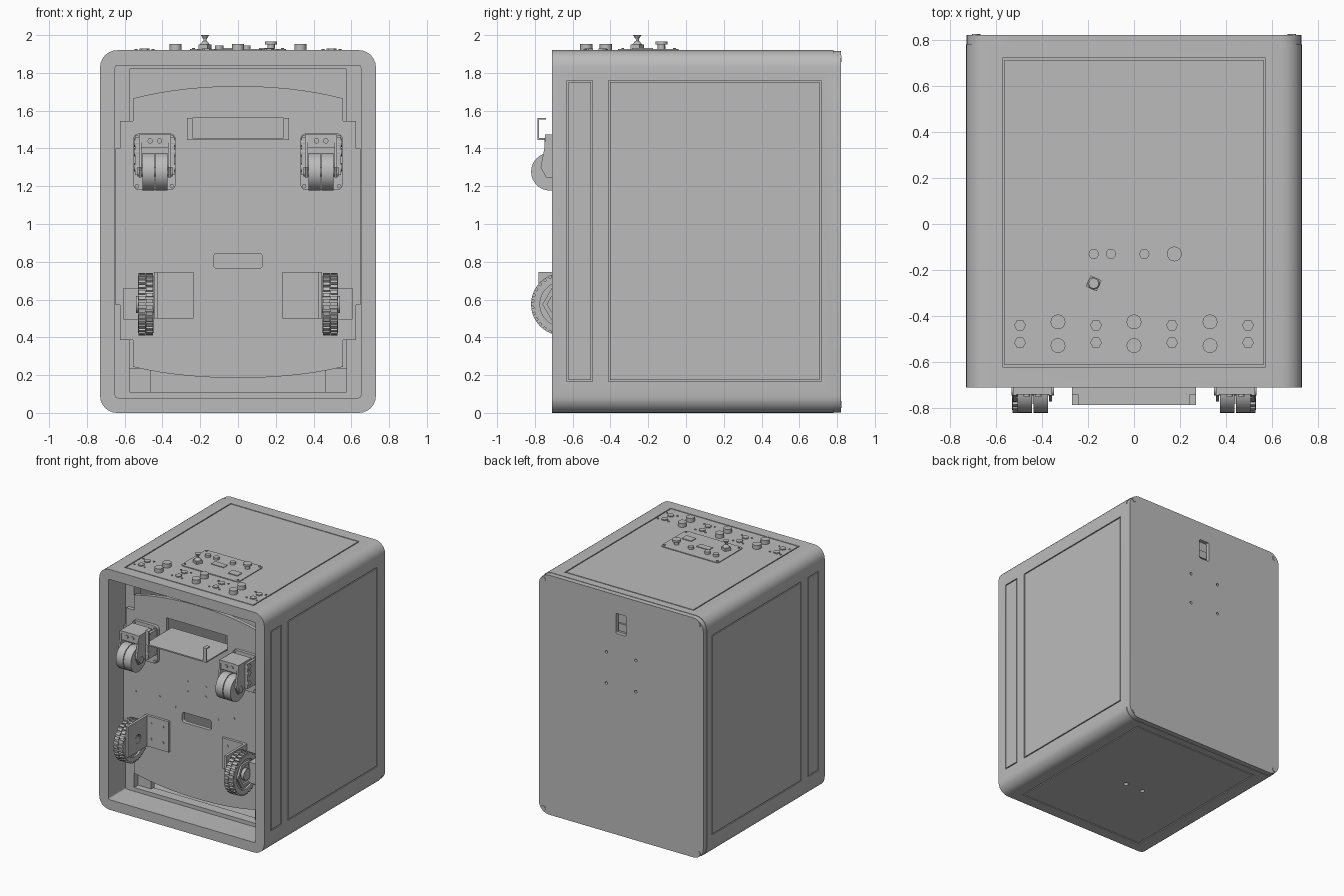
import bpy, bmesh
from math import sin, cos, pi, radians
from mathutils import Matrix, Vector

cube = bpy.data.objects.get("Cube")
if cube:
    bpy.data.objects.remove(cube, do_unlink=True)

grey = bpy.data.materials.new("plain grey")
grey.use_nodes = True
grey.diffuse_color = (0.5, 0.5, 0.5, 1)
grey.node_tree.nodes["Principled BSDF"].inputs["Base Color"].default_value = (0.5, 0.5, 0.5, 1)


# Outline helpers
def rect(u0, u1, v0, v1, r=0.0, n=6):
    if r == 0:
        return [(u0, v0), (u1, v0), (u1, v1), (u0, v1)]
    pts = []
    corners = [(u1 - r, v1 - r), (u0 + r, v1 - r), (u0 + r, v0 + r), (u1 - r, v0 + r)]
    for i, (u, v) in enumerate(corners):
        for k in range(n + 1):
            a = (i + k / n) * pi / 2
            pts.append((u + r * cos(a), v + r * sin(a)))
    return pts


def disc(u, v, r, n=24):
    return [(u + r * cos(2 * pi * k / n), v + r * sin(2 * pi * k / n)) for k in range(n)]


def place(axis, u, v, t):
    return {"x": (t, u, v), "y": (u, t, v), "z": (u, v, t)}[axis]


# Solid and ring builders, extruded from a to b along an axis
def prism(bm, pts, a, b, axis):
    lo = [bm.verts.new(place(axis, u, v, a)) for u, v in pts]
    hi = [bm.verts.new(place(axis, u, v, b)) for u, v in pts]
    bm.faces.new(lo)
    bm.faces.new(hi)
    for i in range(len(pts)):
        j = (i + 1) % len(pts)
        bm.faces.new((lo[i], lo[j], hi[j], hi[i]))


def ring(bm, outer, inner, a, b, axis):
    loops = [[bm.verts.new(place(axis, u, v, t)) for u, v in pts]
             for pts, t in ((outer, a), (outer, b), (inner, b), (inner, a))]
    for k in range(4):
        p, q = loops[k], loops[(k + 1) % 4]
        for i in range(len(p)):
            j = (i + 1) % len(p)
            bm.faces.new((p[i], p[j], q[j], q[i]))


def box(bm, x0, x1, y0, y1, z0, z1):
    prism(bm, rect(x0, x1, y0, y1), z0, z1, "z")


def finish(name, bm, mirror=False, cutter=None):
    bmesh.ops.recalc_face_normals(bm, faces=bm.faces)
    mesh = bpy.data.meshes.new(name)
    bm.to_mesh(mesh)
    bm.free()
    mesh.materials.append(grey)
    ob = bpy.data.objects.new(name, mesh)
    bpy.context.collection.objects.link(ob)
    bpy.ops.object.select_all(action="DESELECT")
    ob.select_set(True)
    bpy.context.view_layer.objects.active = ob
    if cutter:
        mod = ob.modifiers.new("cut", "BOOLEAN")
        mod.solver = "EXACT"
        mod.object = cutter
        bpy.ops.object.modifier_apply(modifier="cut")
        bpy.data.objects.remove(cutter, do_unlink=True)
    if mirror:
        ob.modifiers.new("mirror", "MIRROR")
    bpy.ops.object.shade_smooth_by_angle(angle=radians(35))
    return ob


# Outer shell with panel seams on the sides, top and bottom
cut = bmesh.new()


def seam(u0, u1, v0, v1, a, b, axis):
    g = 0.008
    ring(cut, rect(u0, u1, v0, v1), rect(u0 + g, u1 - g, v0 + g, v1 - g), a, b, axis)


for a, b in ((0.722, 0.75), (-0.75, -0.722)):
    seam(-0.41, 0.715, 0.165, 1.76, a, b, "x")
    seam(-0.63, -0.495, 0.165, 1.76, a, b, "x")
for a, b in ((-0.02, 0.008), (1.912, 1.94)):
    seam(-0.57, 0.57, -0.62, 0.72, a, b, "z")
for x in (-0.08, 0.08):
    prism(cut, disc(x, 0, 0.018, 16), -0.02, 0.03, "z")
cutter = finish("shell_cutter", cut)
cutter.hide_render = True
bm = bmesh.new()
ring(bm, rect(-0.73, 0.73, 0, 1.92, 0.09), rect(-0.65, 0.65, 0.08, 1.84, 0.012), -0.71, 0.78, "y")
finish("shell", bm, cutter=cutter)

# Back panel with a socket recess, mounting holes and corner screws
cut = bmesh.new()
prism(cut, rect(-0.045, 0.045, 1.61, 1.77, 0.008), 0.79, 0.9, "y")
for x in (-0.13, 0.13):
    for z in (1.19, 1.44):
        prism(cut, disc(x, z, 0.011, 12), 0.79, 0.9, "y")
cutter = finish("back_cutter", cut)
cutter.hide_render = True
bm = bmesh.new()
prism(bm, rect(-0.727, 0.727, 0.003, 1.917, 0.09), 0.775, 0.82, "y")
finish("back_panel", bm, cutter=cutter)
bm = bmesh.new()
for z in (0.045, 1.875):
    prism(bm, disc(0.685, z, 0.018, 16), 0.81, 0.824, "y")
finish("back_corner_screws", bm, mirror=True)
bm = bmesh.new()
box(bm, -0.035, 0.035, 0.79, 0.805, 1.63, 1.69)
finish("back_socket", bm)

# Inner frame behind the drive plate
bm = bmesh.new()
box(bm, 0.575, 0.65, -0.49, -0.41, 0.08, 1.84)
box(bm, 0.46, 0.575, -0.44, -0.40, 0.08, 0.235)
box(bm, 0, 0.65, -0.49, -0.41, 1.82, 1.84)
box(bm, 0, 0.65, -0.49, -0.41, 0.08, 0.11)
finish("inner_frame", bm, mirror=True)

# Drive plate with arched ends and stepped sides
cut = bmesh.new()
prism(cut, rect(-0.27, 0.27, 1.45, 1.56), -0.6, -0.4, "y")
prism(cut, rect(-0.13, 0.13, 0.765, 0.845, 0.02), -0.6, -0.4, "y")
cutter = finish("plate_cutter", cut)
cutter.hide_render = True
steps = [(0.555, 0.385), (0.625, 0.385), (0.625, 0.57), (0.648, 0.57),
         (0.648, 1.4), (0.625, 1.4), (0.625, 1.545), (0.555, 1.545)]
arch = [-0.555 + 1.11 * k / 16 for k in range(17)]
outline = [(x, 0.185 + 0.16 * x * x + 0.1 * x ** 4) for x in arch] + steps
outline += [(x, 1.73 - 0.18 * x * x - 0.1 * x ** 4) for x in reversed(arch)]
outline += [(-x, z) for x, z in reversed(steps)]
bm = bmesh.new()
prism(bm, outline, -0.52, -0.49, "y")
finish("drive_plate", bm, cutter=cutter)
bm = bmesh.new()
for x, z in ((0.54, 1.09), (0.54, 0.9), (0.33, 0.915), (0.19, 0.87), (0.08, 1.02),
             (0.08, 1.1), (0.19, 1.39), (0.19, 1.42)):
    prism(bm, disc(x, z, 0.008, 10), -0.525, -0.515, "y")
finish("plate_screws", bm, mirror=True)

# Pull-out shelf with hooked end tabs
bm = bmesh.new()
box(bm, 0, 0.27, -0.785, -0.45, 1.445, 1.455)
box(bm, 0.24, 0.27, -0.785, -0.777, 1.45, 1.56)
box(bm, 0.24, 0.27, -0.785, -0.74, 1.552, 1.56)
finish("shelf", bm, mirror=True)

# Twin-wheel casters
bm = bmesh.new()
prism(bm, rect(0.33, 0.555, 1.18, 1.48, 0.03, 3), -0.545, -0.52, "y")
prism(bm, disc(0.44, 1.36, 0.085), -0.6, -0.545, "y")
box(bm, 0.365, 0.515, -0.74, -0.58, 1.405, 1.475)
fork = [(-0.58, 1.475), (-0.745, 1.475), (-0.75, 1.4), (-0.77, 1.3), (-0.74, 1.245),
        (-0.7, 1.245), (-0.58, 1.33)]
for x in (0.355, 0.51):
    prism(bm, fork, x, x + 0.015, "x")
for x in (0.335, 0.525):
    box(bm, x, x + 0.02, -0.66, -0.545, 1.26, 1.46)
    for z in (1.3, 1.38, 1.43):
        prism(bm, disc(-0.64, z, 0.022, 12), x - 0.004, x + 0.026, "x")
for x in (0.415, 0.465):
    prism(bm, disc(x, 1.44, 0.014, 12), -0.748, -0.735, "y")
for x in (0.35, 0.535):
    for z in (1.2, 1.46):
        prism(bm, disc(x, z, 0.012, 8), -0.555, -0.54, "y")
finish("caster_mounts", bm, mirror=True)
bm = bmesh.new()
for x in (0.374, 0.443):
    prism(bm, disc(-0.72, 1.277, 0.1, 32), x, x + 0.063, "x")
prism(bm, disc(-0.72, 1.277, 0.025, 16), 0.348, 0.532, "x")
finish("caster_wheels", bm, mirror=True)

# Drive wheel angle brackets
cut = bmesh.new()
prism(cut, disc(-0.655, 0.6, 0.035), 0.4, 0.5, "x")
cutter = finish("bracket_cutter", cut)
cutter.hide_render = True
bm = bmesh.new()
prism(bm, [(0.235, -0.52), (0.445, -0.52), (0.445, -0.78), (0.425, -0.78),
           (0.425, -0.54), (0.235, -0.54)], 0.5, 0.745, "z")
finish("wheel_brackets", bm, mirror=True, cutter=cutter)
bm = bmesh.new()
for x in (0.285, 0.39):
    for z in (0.565, 0.69):
        prism(bm, disc(x, z, 0.01, 10), -0.546, -0.535, "y")
finish("bracket_bolts", bm, mirror=True)

# Drive wheels: tyre with staggered lugs, rim, hexagonal hub and motor
WY, WZ = -0.655, 0.575
bm = bmesh.new()
ring(bm, disc(WY, WZ, 0.152, 48), disc(WY, WZ, 0.118, 48), 0.447, 0.53, "x")
for row, x in enumerate((0.468, 0.509)):
    for k in range(30):
        turn = Matrix.Rotation(2 * pi * (k + row / 2) / 30, 4, "X")
        mat = Matrix.Translation((x, WY, WZ)) @ turn @ Matrix.Translation((0, 0, 0.156))
        bmesh.ops.create_cube(bm, size=1, matrix=mat @ Matrix.Diagonal((0.038, 0.02, 0.018, 1)))
finish("tyres", bm, mirror=True)
bm = bmesh.new()
prism(bm, disc(WY, WZ, 0.12, 48), 0.462, 0.515, "x")
ring(bm, disc(WY, WZ, 0.105, 6), disc(WY, WZ, 0.08, 6), 0.51, 0.53, "x")
prism(bm, disc(WY, WZ, 0.045), 0.43, 0.54, "x")
finish("wheel_hubs", bm, mirror=True)
bm = bmesh.new()
box(bm, 0.53, 0.605, -0.62, -0.52, 0.495, 0.66)
finish("motor_boxes", bm, mirror=True)

# Control panel on the lid
bm = bmesh.new()
prism(bm, rect(-0.255, 0.255, -0.36, -0.04, 0.02, 3), 1.91, 1.926, "z")
box(bm, 0.11, 0.195, -0.285, -0.225, 1.92, 1.932)
box(bm, -0.08, 0.03, -0.225, -0.175, 1.92, 1.931)
for x in (-0.235, 0.235):
    for y in (-0.335, -0.06):
        prism(bm, disc(x, y, 0.008, 10), 1.92, 1.932, "z")
finish("control_panel", bm)
bm = bmesh.new()
for x in (-0.175, -0.1, 0.045):
    prism(bm, disc(x, -0.13, 0.022, 12), 1.92, 1.945, "z")
prism(bm, disc(0.175, -0.13, 0.02, 16), 1.92, 1.95, "z")
prism(bm, disc(0.175, -0.13, 0.032), 1.95, 1.967, "z")
finish("panel_buttons", bm)

# Toggle switch with a flared lever
bm = bmesh.new()
spin = Matrix.Translation((-0.175, -0.258, 1.935)) @ Matrix.Rotation(radians(-25), 4, "Z")
bmesh.ops.create_cube(bm, size=1, matrix=spin @ Matrix.Diagonal((0.052, 0.052, 0.03, 1)))
for z, depth, r1, r2 in ((1.96, 0.02, 0.026, 0.01), (1.975, 0.03, 0.008, 0.008), (1.99, 0.02, 0.01, 0.022)):
    bmesh.ops.create_cone(bm, cap_ends=True, segments=16, radius1=r1, radius2=r2, depth=depth,
                          matrix=Matrix.Translation((-0.175, -0.258, z)))
finish("toggle_switch", bm)

# Rows of knobs and hexagonal connectors along the front edge
bm = bmesh.new()
for y in (-0.425, -0.528):
    for x in (-0.33, 0, 0.33):
        prism(bm, disc(x, y, 0.032), 1.91, 1.952, "z")
finish("knobs", bm)
bm = bmesh.new()
for x in (-0.495, -0.165, 0.165, 0.495):
    for y in (-0.44, -0.515):
        prism(bm, disc(x, y, 0.026, 6), 1.91, 1.928, "z")
    for dx in (-0.045, 0.045):
        for y in (-0.42, -0.535):
            prism(bm, disc(x + dx, y, 0.007, 8), 1.91, 1.926, "z")
finish("connectors", bm)
